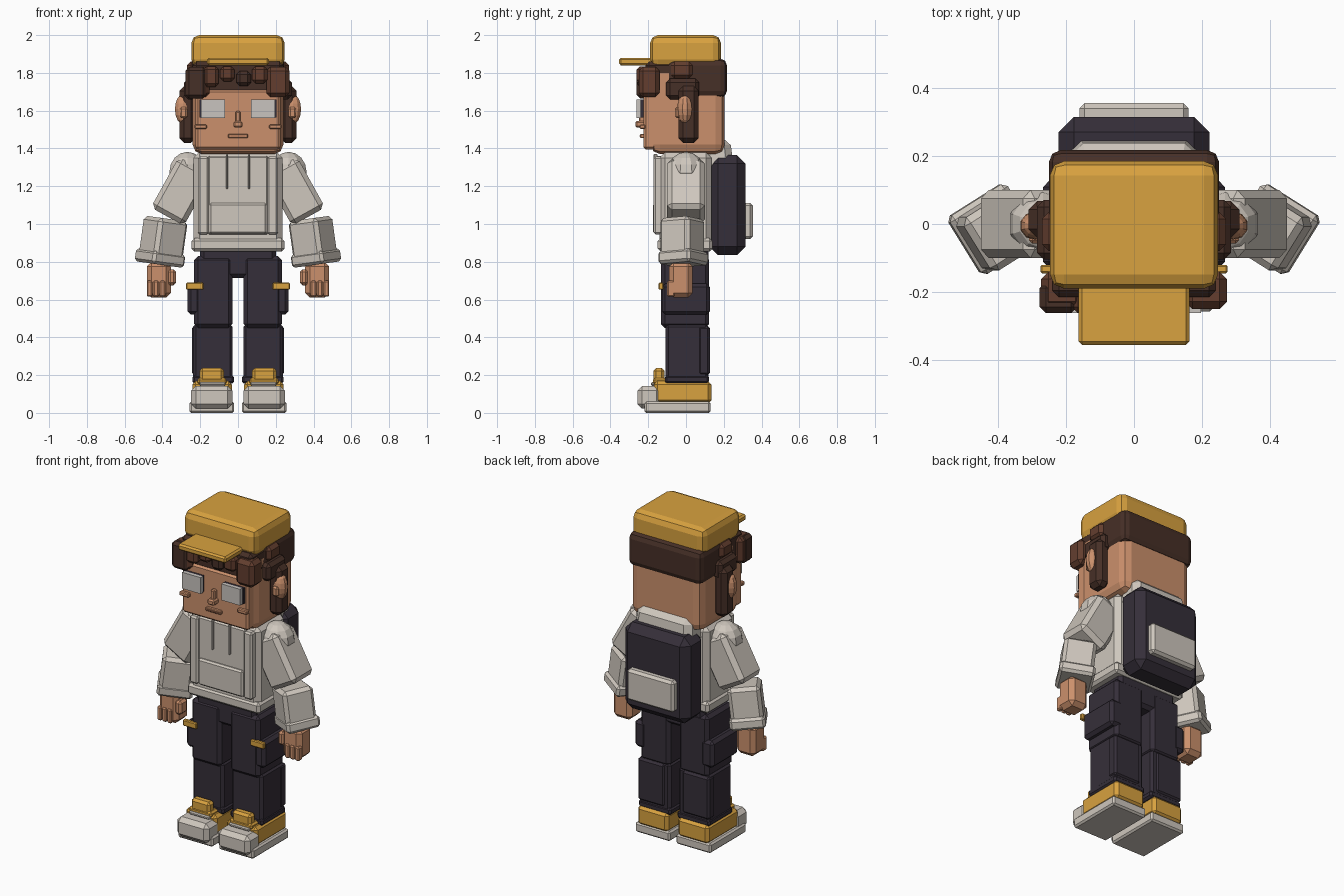
import bpy, bmesh, math
from mathutils import Matrix, Vector

if "Cube" in bpy.data.objects:
    bpy.data.objects.remove(bpy.data.objects["Cube"])


def material(name, rgb):
    m = bpy.data.materials.new(name)
    m.diffuse_color = (*rgb, 1)
    m.use_nodes = True
    m.node_tree.nodes["Principled BSDF"].inputs["Base Color"].default_value = m.diffuse_color
    return m


YELLOW = material("mustard", (0.69, 0.36, 0.05))
SKIN = material("skin", (0.60, 0.28, 0.15))
CLOTH = material("warm_grey", (0.62, 0.57, 0.51))
DARK = material("charcoal", (0.036, 0.028, 0.041))
HAIR = material("dark_brown", (0.062, 0.029, 0.020))
FRINGE = material("brown", (0.125, 0.048, 0.028))
EYE = material("eye_grey", (0.58, 0.55, 0.52))
LIP = material("lip", (0.38, 0.15, 0.08))


def finish(name, bm, mat, mirror):
    bmesh.ops.recalc_face_normals(bm, faces=bm.faces[:])
    mesh = bpy.data.meshes.new(name)
    bm.to_mesh(mesh)
    bm.free()
    mesh.materials.append(mat)
    ob = bpy.data.objects.new(name, mesh)
    bpy.context.scene.collection.objects.link(ob)
    if mirror:
        ob.modifiers.new("Mirror", 'MIRROR').use_mirror_merge = False
    return ob


def box(name, x, y, z, mat, bevel=0.015, seg=1, mirror=False, roll=0, yaw=0, top=(1, 1)):
    """Bevelled block from axis ranges; roll turns about y, yaw about z, top scales the upper face."""
    bm = bmesh.new()
    bmesh.ops.create_cube(bm, size=1)
    size = Vector((x[1] - x[0], y[1] - y[0], z[1] - z[0]))
    centre = Vector((x[0] + x[1], y[0] + y[1], z[0] + z[1])) / 2
    for v in bm.verts:
        if v.co.z > 0:
            v.co.x *= top[0]
            v.co.y *= top[1]
        v.co = Vector(a * b for a, b in zip(v.co, size))
    if bevel:
        bmesh.ops.bevel(bm, geom=bm.edges[:], offset=min(bevel, min(size) * 0.45), offset_type='OFFSET',
                        segments=seg, profile=0.5, affect='EDGES', clamp_overlap=True)
    turn = Matrix.Rotation(math.radians(roll), 4, 'Y') @ Matrix.Rotation(math.radians(yaw), 4, 'Z')
    bm.transform(Matrix.Translation(centre) @ turn)
    return finish(name, bm, mat, mirror)


def ball(name, centre, radii, mat, mirror=True):
    bm = bmesh.new()
    bmesh.ops.create_uvsphere(bm, u_segments=10, v_segments=8, radius=1)
    bm.transform(Matrix.Translation(centre) @ Matrix.Diagonal((*radii, 1)))
    return finish(name, bm, mat, mirror)


# Cap
box("cap_crown", (-.247, .247), (-.19, .185), (1.83, 2.0), YELLOW, .042, 2)
box("cap_brim", (-.163, .163), (-.355, -.15), (1.84, 1.88), YELLOW, .01)

# Head and face
box("head", (-.24, .24), (-.187, .205), (1.37, 1.85), SKIN, .05, 2)
box("face", (-.225, .225), (-.225, -.16), (1.395, 1.71), SKIN, .012)
ball("ear", (.29, -.005, 1.608), (.046, .042, .08), SKIN)
box("inner_ear", (.268, .308), (-.058, -.03), (1.56, 1.62), SKIN, .01, mirror=True)
box("eye", (.07, .197), (-.262, -.24), (1.56, 1.66), EYE, 0, mirror=True)
box("eye_backing", (.072, .205), (-.24, -.22), (1.563, 1.66), DARK, 0, mirror=True)
box("cheek", (.165, .23), (-.245, -.215), (1.503, 1.527), SKIN, .005, mirror=True)
box("nose_bridge", (-.014, .014), (-.25, -.215), (1.53, 1.597), SKIN, .006)
box("nose_tip", (-.024, .024), (-.268, -.215), (1.51, 1.545), SKIN, .008)
box("mouth", (-.052, .052), (-.243, -.215), (1.455, 1.477), SKIN, .004)
box("mouth_line", (-.04, .04), (-.247, -.242), (1.463, 1.468), LIP, 0)

# Hair
box("hair_back", (-.25, .25), (-.1, .217), (1.67, 1.875), HAIR, .035, 2)
box("hair_front", (-.24, .24), (-.215, -.06), (1.69, 1.86), HAIR, .02)
box("sideburn", (.225, .31), (-.04, .067), (1.43, 1.73), HAIR, .025, mirror=True)
box("side_tuft", (.215, .285), (-.105, .07), (1.66, 1.77), HAIR, .02, mirror=True)
box("temple_tuft", (.215, .27), (-.08, .035), (1.77, 1.86), FRINGE, .02, mirror=True)
box("corner_lock", (.15, .273), (-.25, -.14), (1.672, 1.832), FRINGE, .022, mirror=True)
for i, (cx, half, low, high) in enumerate([(-.222, .055, 1.665, 1.83), (-.142, .04, 1.725, 1.835),
                                           (-.056, .038, 1.755, 1.835), (.03, .038, 1.73, 1.81),
                                           (.115, .04, 1.745, 1.835)]):
    box(f"fringe_lock_{i}", (cx - half, cx + half), (-.262, -.17), (low, high),
        HAIR if i in (0, 3) else FRINGE, .018)

# Hoodie body
box("torso", (-.235, .235), (-.14, .135), (.88, 1.38), CLOTH, .03)
box("hem", (-.246, .246), (-.15, .14), (.855, .925), CLOTH, .015)
box("chest_panel", (-.16, .16), (-.158, -.12), (.945, 1.36), CLOTH, .008)
box("chest_strip", (.155, .212), (-.172, -.12), (.945, 1.357), CLOTH, .01, mirror=True)
box("front_pocket", (-.152, .152), (-.175, -.13), (.948, 1.11), CLOTH, .01)
box("hood_cord", (.053, .063), (-.172, -.15), (1.185, 1.37), CLOTH, .004, mirror=True)
box("hood", (-.2, .2), (.08, .255), (1.28, 1.452), CLOTH, .035, top=(.9, .75))

# Backpack
box("backpack", (-.222, .222), (.125, .315), (.835, 1.365), DARK, .045)
box("backpack_pocket", (-.16, .16), (.29, .355), (.92, 1.112), CLOTH, .015)

# Arms
ball("shoulder", (.268, 0, 1.275), (.1, .1, .107), CLOTH)
box("upper_arm", (.2, .4), (-.1, .1), (1.02, 1.325), CLOTH, .025, mirror=True, roll=-29)
box("forearm", (.306, .49), (-.112, .072), (.79, 1.03), CLOTH, .02, mirror=True, roll=-8, yaw=-32)
box("sleeve_cuff", (.312, .514), (-.116, .086), (.785, .855), CLOTH, .015, mirror=True, roll=-8, yaw=-32)

# Hands
box("hand", (.355, .483), (-.09, .035), (.61, .8), SKIN, .025, mirror=True)
box("thumb", (.328, .372), (-.09, -.015), (.675, .76), SKIN, .014, mirror=True)
for i in range(3):
    fx = .385 + i * .034
    box(f"finger_{i}", (fx, fx + .03), (-.1, -.06), (.615, .70), SKIN, .007, mirror=True)

# Trousers
box("hips", (-.2, .2), (-.125, .12), (.715, .89), DARK, .02)
box("upper_leg", (.03, .232), (-.132, .122), (.45, .83), DARK, .02, mirror=True)
box("lower_leg", (.028, .238), (-.108, .118), (.15, .47), DARK, .015, mirror=True)
box("calf_panel", (.06, .243), (.065, .127), (.2, .46), DARK, .012, mirror=True)
box("trouser_cuff", (.02, .242), (-.112, .122), (.155, .2), DARK, .012, mirror=True)
box("cargo_pocket", (.185, .268), (-.128, .126), (.52, .685), DARK, .018, mirror=True)
box("pocket_tab", (.183, .275), (-.145, -.12), (.652, .69), YELLOW, .005, mirror=True)

# Shoes
box("sole", (.02, .257), (-.22, .13), (0, .06), CLOTH, .01, mirror=True)
box("toe_cap", (.03, .248), (-.257, -.13), (.022, .143), CLOTH, .025, mirror=True)
box("shoe_upper", (.032, .242), (-.17, .135), (.05, .168), YELLOW, .018, mirror=True)
box("instep", (.06, .215), (-.175, -.08), (.15, .185), YELLOW, .01, mirror=True)
box("lace_bar", (.065, .205), (-.186, -.15), (.143, .163), CLOTH, .006, mirror=True)
box("shoe_tongue", (.075, .203), (-.172, -.115), (.165, .237), YELLOW, .014, mirror=True)
